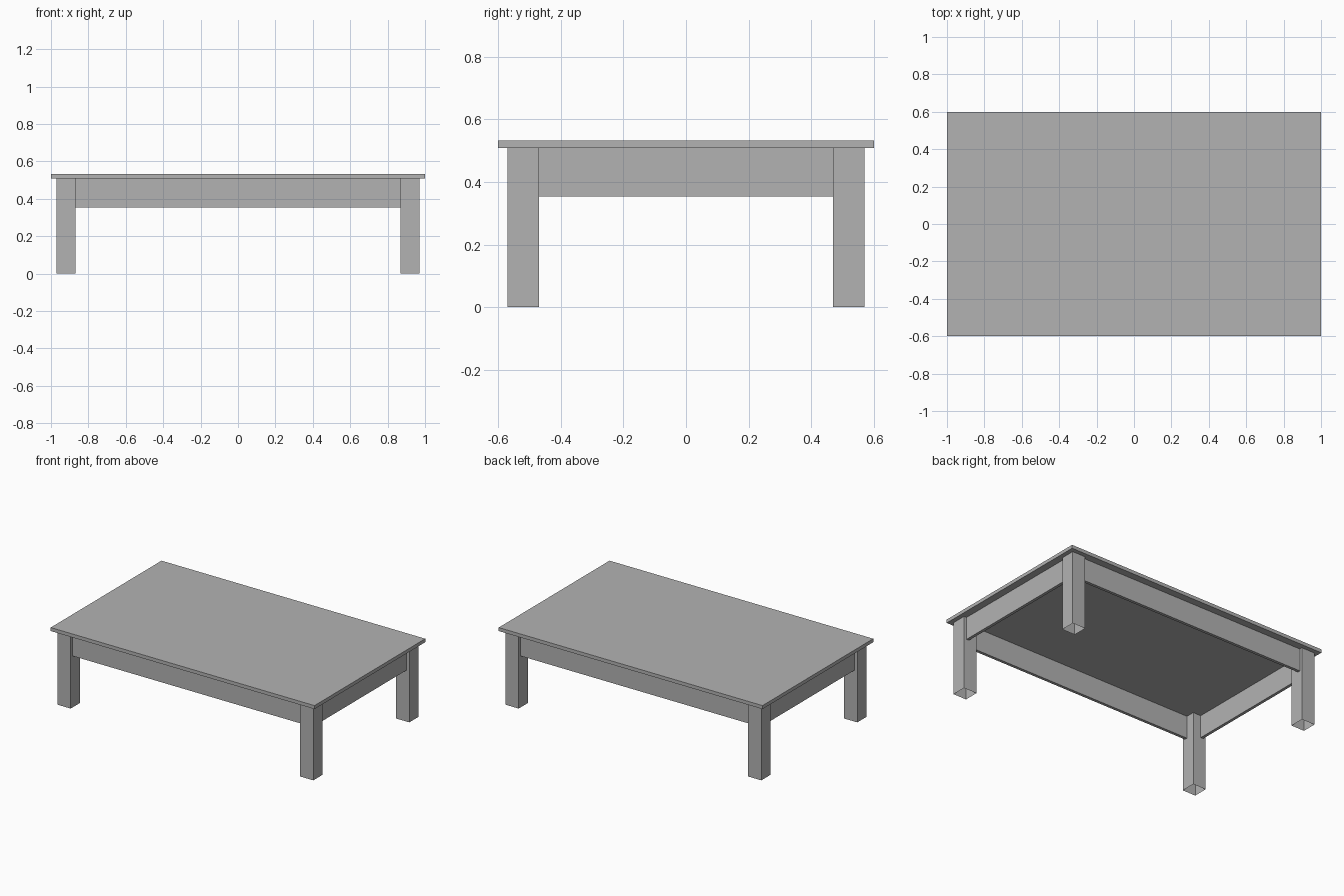
import bpy
import bmesh
from mathutils import Matrix, Vector

cube = bpy.data.objects.get("Cube")
if cube:
    bpy.data.objects.remove(cube, do_unlink=True)

# Single plain grey finish
grey = bpy.data.materials.new("plain_grey")
grey.use_nodes = True
colour = (0.45, 0.45, 0.45, 1)
grey.diffuse_color = colour
grey.node_tree.nodes["Principled BSDF"].inputs["Base Color"].default_value = colour


def box(name, low, high, open_bottom=False):
    low, high = Vector(low), Vector(high)
    size = high - low
    bm = bmesh.new()
    bmesh.ops.create_cube(bm, size=1, matrix=Matrix.Diagonal((*size, 1)))
    if open_bottom:
        bm.normal_update()
        under = [f for f in bm.faces if f.normal.z < -0.5]
        bmesh.ops.delete(bm, geom=under, context="FACES_ONLY")
    mesh = bpy.data.meshes.new(name)
    bm.to_mesh(mesh)
    bm.free()
    mesh.materials.append(grey)
    obj = bpy.data.objects.new(name, mesh)
    obj.location = (low + high) / 2
    bpy.context.collection.objects.link(obj)
    return obj


LEG_X, LEG_Y = 0.97, 0.57     # outer faces of the legs
LEG = 0.1                     # leg width
TOP, UNDER, RAIL = 0.532, 0.508, 0.353
INSET, THICK = 0.02, 0.02     # apron set-back and thickness

# Table top
box("table_top", (-1, -0.6, UNDER), (1, 0.6, TOP))

# Legs, hollow and open at the foot
for sx, side in ((-1, "right"), (1, "left")):
    for sy, end in ((-1, "front"), (1, "back")):
        x, y = sx * (LEG_X - LEG / 2), sy * (LEG_Y - LEG / 2)
        h = LEG / 2
        box(f"{end}_{side}_leg", (x - h, y - h, 0), (x + h, y + h, UNDER), True)

# Aprons between the legs
span_x, span_y = LEG_X - LEG, LEG_Y - LEG
for s, end, side in ((-1, "front", "right"), (1, "back", "left")):
    y = s * (LEG_Y - INSET - THICK / 2)
    x = s * (LEG_X - INSET - THICK / 2)
    t = THICK / 2
    box(f"{end}_apron", (-span_x, y - t, RAIL), (span_x, y + t, UNDER))
    box(f"{side}_apron", (x - t, -span_y, RAIL), (x + t, span_y, UNDER))
